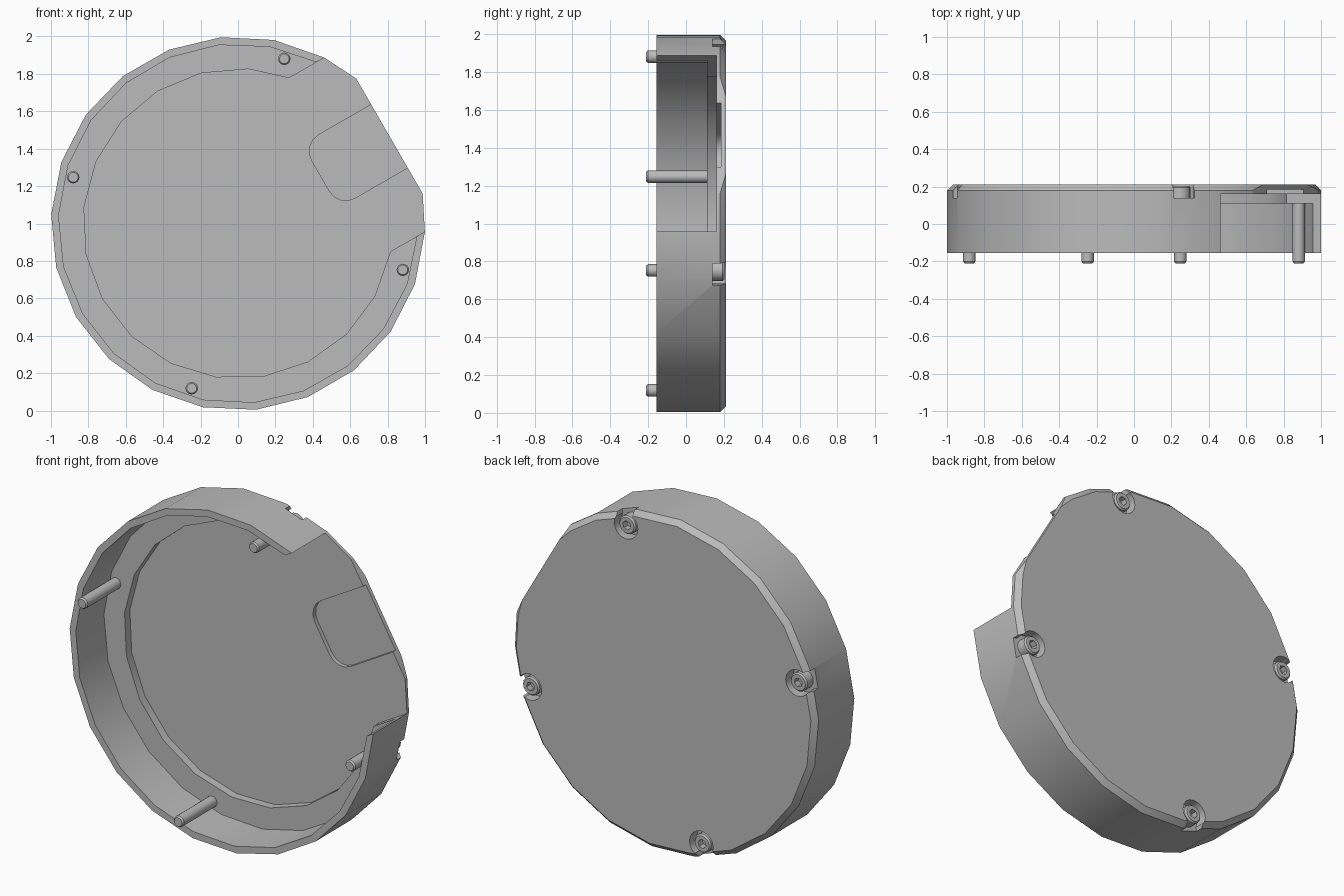
import bpy, bmesh, math
from math import cos, sin, radians

if "Cube" in bpy.data.objects:
    bpy.data.objects.remove(bpy.data.objects["Cube"])

grey = bpy.data.materials.new("light grey")
grey.use_nodes = True
COLOUR = (0.5, 0.5, 0.5, 1)
grey.diffuse_color = COLOUR
grey.node_tree.nodes["Principled BSDF"].inputs["Base Color"].default_value = COLOUR

OPEN = 30          # direction of the side opening, in degrees
FLOOR, BACK, RIM = 0.16, 0.21, -0.155


def loft(name, rings):
    """Closed solid through rings of (x, z) points, each at its own y."""
    bm = bmesh.new()
    loops = [[bm.verts.new((x, y, z)) for x, z in pts] for y, pts in rings]
    n = len(loops[0])
    for a, b in zip(loops, loops[1:]):
        for i in range(n):
            j = (i + 1) % n
            bm.faces.new((a[i], a[j], b[j], b[i]))
    bm.faces.new(loops[0])
    bm.faces.new(loops[-1])
    bmesh.ops.recalc_face_normals(bm, faces=bm.faces)
    mesh = bpy.data.meshes.new(name)
    bm.to_mesh(mesh)
    bm.free()
    mesh.materials.append(grey)
    ob = bpy.data.objects.new(name, mesh)
    bpy.context.collection.objects.link(ob)
    return ob


def ring(r, angles, cx=0, cz=1):
    return [(cx + r * cos(radians(a)), cz + r * sin(radians(a))) for a in angles]


def regular(n, start=0):
    return [start + 360 * i / n for i in range(n)]


def arc(a0, a1, n):
    return [a0 + (a1 - a0) * i / n for i in range(n + 1)]


def turned(points, angle):
    """Points given as (outward, sideways), turned to face an angle."""
    c, s = cos(radians(angle)), sin(radians(angle))
    return [(u * c - t * s, 1 + u * s + t * c) for u, t in points]


def prism(name, pts, y0, y1):
    return loft(name, [(y0, pts), (y1, pts)])


def box(u0, u1, half):
    return [(u0, -half), (u1, -half), (u1, half), (u0, half)]


def cut(target, cutter):
    cutter.hide_render = True
    mod = target.modifiers.new("cut", 'BOOLEAN')
    mod.operation, mod.solver, mod.object = 'DIFFERENCE', 'EXACT', cutter
    bpy.context.view_layer.objects.active = target
    bpy.ops.object.modifier_apply(modifier=mod.name)
    bpy.data.objects.remove(cutter)


def smooth(ob):
    bpy.ops.object.select_all(action='DESELECT')
    ob.select_set(True)
    bpy.context.view_layer.objects.active = ob
    bpy.ops.object.shade_smooth_by_angle(angle=radians(30))


# Round cover with a chamfered back edge
outline = arc(OPEN + 32.5, OPEN + 327.5, 18) + [OPEN + a for a in (-20.8, -10, 0, 10, 20.8)]
cover = loft("cover", [(RIM, ring(1, outline)), (0.18, ring(1, outline)),
                       (BACK, ring(0.97, outline))])

# Hollow inside with a stepped ledge
cut(cover, prism("cavity", ring(0.96, arc(63.5, 356.5, 18) + [10, 30, 50]), -1, 0.11))
cut(cover, prism("ledge_cut", ring(0.828, arc(68.7, 349.5, 16) + [10, 30, 50]), -1, FLOOR))

# Side opening, flat edge and shallow rounded pocket
cut(cover, prism("opening", turned(box(0.2, 1.5, 0.537), OPEN), -1, FLOOR))
cut(cover, prism("flat_edge", turned(box(0.935, 1.5, 0.8), OPEN), -1, 1))
corner = 0.1
pocket = [(1.2, -0.195), (1.2, 0.195)]
for side, angles in ((1, arc(90, 180, 4)), (-1, arc(180, 270, 4))):
    pocket += [(0.51 + corner + corner * cos(radians(a)),
                side * (0.195 - corner) + corner * sin(radians(a))) for a in angles]
cut(cover, prism("pocket", turned(pocket, OPEN), 0.1, 0.185))

# Four screws in counterbores that break through the outer edge
R = 0.915
for i, name in enumerate(("top", "right", "bottom", "left")):
    a = 74.3 + 90 * i
    cx, cz = R * cos(radians(a)), 1 + R * sin(radians(a))
    cut(cover, prism("counterbore", ring(0.078, regular(16), cx, cz), 0.14, 1))
    cut(cover, prism("edge_slot", turned(box(R, 1.2, 0.058), a), 0.14, 1))

    def disc(r):
        return ring(r, regular(16), cx, cz)
    screw = loft(name + "_screw", [
        (-0.21, disc(0.026)), (-0.2, disc(0.033)), (0.139, disc(0.033)),
        (0.139, disc(0.055)), (0.194, disc(0.055)), (0.203, disc(0.047))])
    cut(screw, prism("hex_socket", ring(0.027, regular(6, a), cx, cz), 0.165, 1))
    smooth(screw)

smooth(cover)
